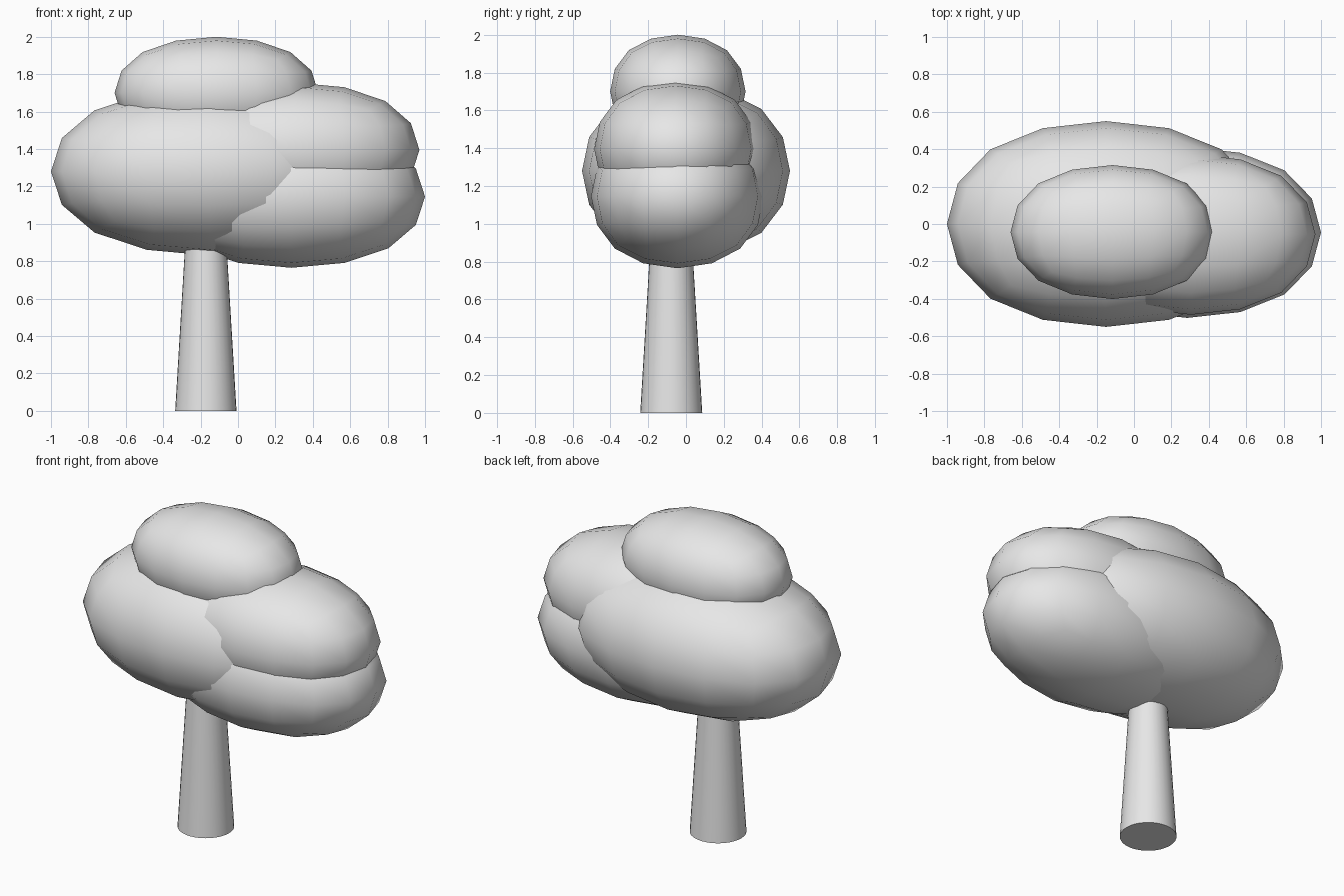
import bpy
from mathutils import Vector

old = bpy.data.objects.get("Cube")
if old:
    bpy.data.objects.remove(old, do_unlink=True)

grey = bpy.data.materials.new("plain grey")
grey.use_nodes = True
COLOUR = (0.8, 0.8, 0.8, 1.0)
grey.diffuse_color = COLOUR
grey.node_tree.nodes["Principled BSDF"].inputs["Base Color"].default_value = COLOUR

# A cube rounded by two subdivision levels shrinks to this share of its half size
ROUNDED = 0.8395


def foliage(name, centre, radii):
    """Puffy leaf clump: a stretched, subdivided cube."""
    bpy.ops.mesh.primitive_cube_add(size=2, location=centre)
    ob = bpy.context.object
    ob.name = name
    ob.scale = Vector(radii) / ROUNDED
    bpy.ops.object.transform_apply(location=False, rotation=False, scale=True)
    bpy.ops.object.shade_smooth()
    sub = ob.modifiers.new("rounding", 'SUBSURF')
    sub.levels = sub.render_levels = 2
    ob.data.materials.append(grey)


# Leaf clumps
foliage("main_foliage", (-0.15, 0, 1.28), (0.85, 0.55, 0.45))
foliage("lower_side_foliage", (0.285, -0.045, 1.145), (0.715, 0.457, 0.38))
foliage("upper_side_foliage", (0.305, -0.055, 1.395), (0.665, 0.43, 0.36))
foliage("top_foliage", (-0.115, -0.043, 1.7), (0.545, 0.358, 0.3))

# Tapered trunk, its top buried in the leaves
HEIGHT = 1.0
bpy.ops.mesh.primitive_cone_add(vertices=32, radius1=0.164, radius2=0.104,
                                depth=HEIGHT, location=(-0.172, -0.078, HEIGHT / 2))
trunk = bpy.context.object
trunk.name = "trunk"
trunk.data.materials.append(grey)
bpy.ops.object.shade_smooth_by_angle()
